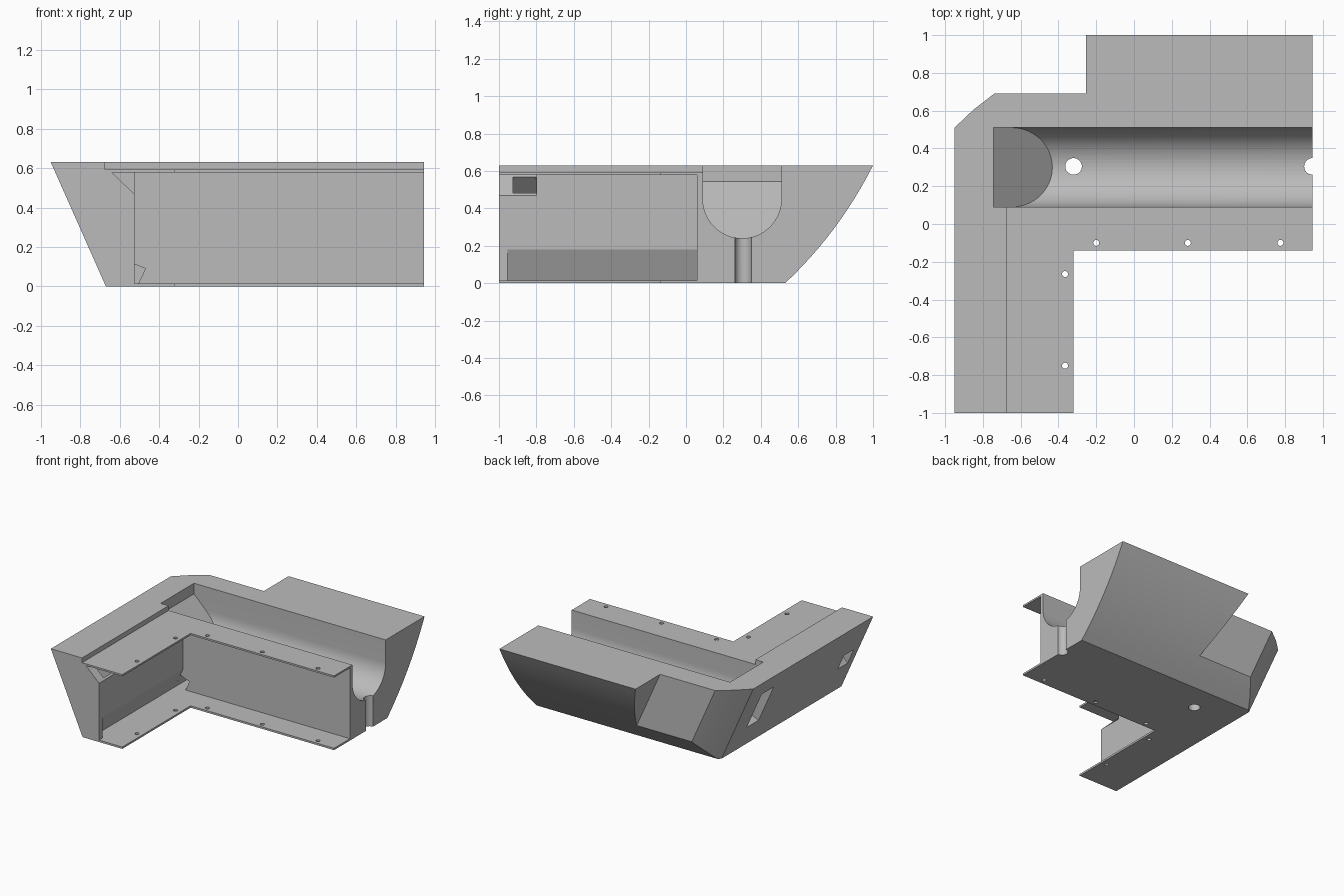
import bpy, bmesh, math

cube = bpy.data.objects.get("Cube")
if cube:
    bpy.data.objects.remove(cube, do_unlink=True)

TOP = 0.63
LEAN = 0.444      # sideways slope of the outer wall

# ---------- helpers ----------
def prism(name, pts, axis, lo, hi, lean=0.0):
    """Extrude a 2D outline along an axis; lean shears it in x with height."""
    def place(p, t):
        if axis == 'x':
            return (t, p[0], p[1])
        if axis == 'y':
            return (p[0], t, p[1])
        return (p[0] + lean * (TOP - t), p[1], t)
    bm = bmesh.new()
    rings = [[bm.verts.new(place(p, t)) for p in pts] for t in (lo, hi)]
    bm.faces.new(rings[0])
    bm.faces.new(rings[1])
    n = len(pts)
    for i in range(n):
        j = (i + 1) % n
        bm.faces.new((rings[0][i], rings[0][j], rings[1][j], rings[1][i]))
    bmesh.ops.recalc_face_normals(bm, faces=bm.faces)
    mesh = bpy.data.meshes.new(name)
    bm.to_mesh(mesh)
    bm.free()
    ob = bpy.data.objects.new(name, mesh)
    bpy.context.collection.objects.link(ob)
    return ob

def box(name, x, y, z):
    return prism(name, [(x[0], y[0]), (x[1], y[0]), (x[1], y[1]), (x[0], y[1])], 'z', *z)

def hole(x, y, r, lo, hi, n):
    ring = [(x + r * math.cos(math.tau * i / n), y + r * math.sin(math.tau * i / n))
            for i in range(n)]
    return prism("hole_cutter", ring, 'z', lo, hi)

def combine(target, cutter, op='DIFFERENCE'):
    mod = target.modifiers.new("cut", 'BOOLEAN')
    mod.operation, mod.solver, mod.object = op, 'EXACT', cutter
    deps = bpy.context.evaluated_depsgraph_get()
    mesh = bpy.data.meshes.new_from_object(target.evaluated_get(deps))
    target.modifiers.clear()
    target.data = mesh
    bpy.data.objects.remove(cutter, do_unlink=True)

# ---------- outer body: leaning plan outline trimmed by the curved hull profile ----------
plan = [(-.95, -1.2), (2, -1.2), (2, 1.2), (-.255, 1.2), (-.255, .69),
        (-.74, .69), (-.85, .605), (-.95, .51)]
body = prism("corner_body", plan, 'z', -.1, .75, LEAN)

a, c, b = (.53, 0), (.82, .273), (1, TOP)
hull = [(-1, TOP), (-1, 0)]
for i in range(13):
    t = i / 12
    hull.append(tuple((1 - t) ** 2 * a[k] + 2 * t * (1 - t) * c[k] + t * t * b[k] for k in (0, 1)))
combine(body, prism("hull_profile", hull, 'x', -2, .945), 'INTERSECT')

# ---------- inner corner, lowered ledge and channel between the flanges ----------
combine(body, box("corner_cutter", (-.32, 2), (-2, -.14), (-.2, 1)))
combine(body, box("ledge_cutter", (-.675, 2), (-2, .09), (.592, 1)))
combine(body, box("channel_cutter", (-.525, 2), (-2, .06), (.015, .578)))

# ---------- round-bottomed trough with a sloping end ----------
r, cy, cz = .21, .30, .45
trough = [(cy + r, 1), (cy - r, 1)]
trough += [(cy - r * math.cos(math.pi * i / 32), cz - r * math.sin(math.pi * i / 32))
           for i in range(33)]
slot = prism("trough_cutter", trough, 'x', -1.2, 1.2)
end = [(-.745, 1.1), (-.745, .545), (-.34, .15), (1.1, .15), (1.1, 1.1)]
combine(slot, prism("trough_end", end, 'y', -.5, 1), 'INTERSECT')
combine(body, slot)

# ---------- tilted recess along the foot of the side wall and into the back wall ----------
combine(body, prism("foot_cutter", [(-.525, .18), (-.598, .015), (-.4, .015), (-.4, .18)],
                    'y', -.955, .06))
combine(body, prism("tunnel_cutter", [(-.55, .122), (-.47, .09), (-.505, .015), (-.598, .015)],
                    'y', -.1, .32))

# ---------- chamfered pocket with a sloping passage to the outer wall ----------
combine(body, prism("pocket_cutter", [(-.64, .578), (-.525, .468), (-.4, .468), (-.4, .578)],
                    'y', -1.2, -.8))
combine(body, prism("passage_cutter", [(-.535, .485), (-.625, .573), (-1.125, .073), (-1.035, -.015)],
                    'y', -.925, -.801))

# ---------- rectangular pocket in the outer side wall ----------
combine(body, prism("side_pocket_cutter", [(-.669, .24), (-.802, .54), (-.982, .46), (-.849, .16)],
                    'y', .17, .32))

# ---------- drain holes and flange screw holes ----------
for x in (-.32, .945):
    combine(body, hole(x, .305, .044, -.1, .5, 32))
for x, y in ((-.2, -.1), (.285, -.1), (.775, -.1), (-.365, -.265), (-.365, -.75)):
    combine(body, hole(x, y, .016, -.1, .75, 16))

# ---------- colour and shading ----------
grey = bpy.data.materials.new("plain_grey")
grey.use_nodes = True
colour = (.5, .5, .5, 1)
grey.diffuse_color = colour
grey.node_tree.nodes["Principled BSDF"].inputs["Base Color"].default_value = colour
body.data.materials.clear()
body.data.materials.append(grey)
for f in body.data.polygons:
    f.use_smooth = True
    f.material_index = 0
body.data.set_sharp_from_angle(angle=math.radians(18))
